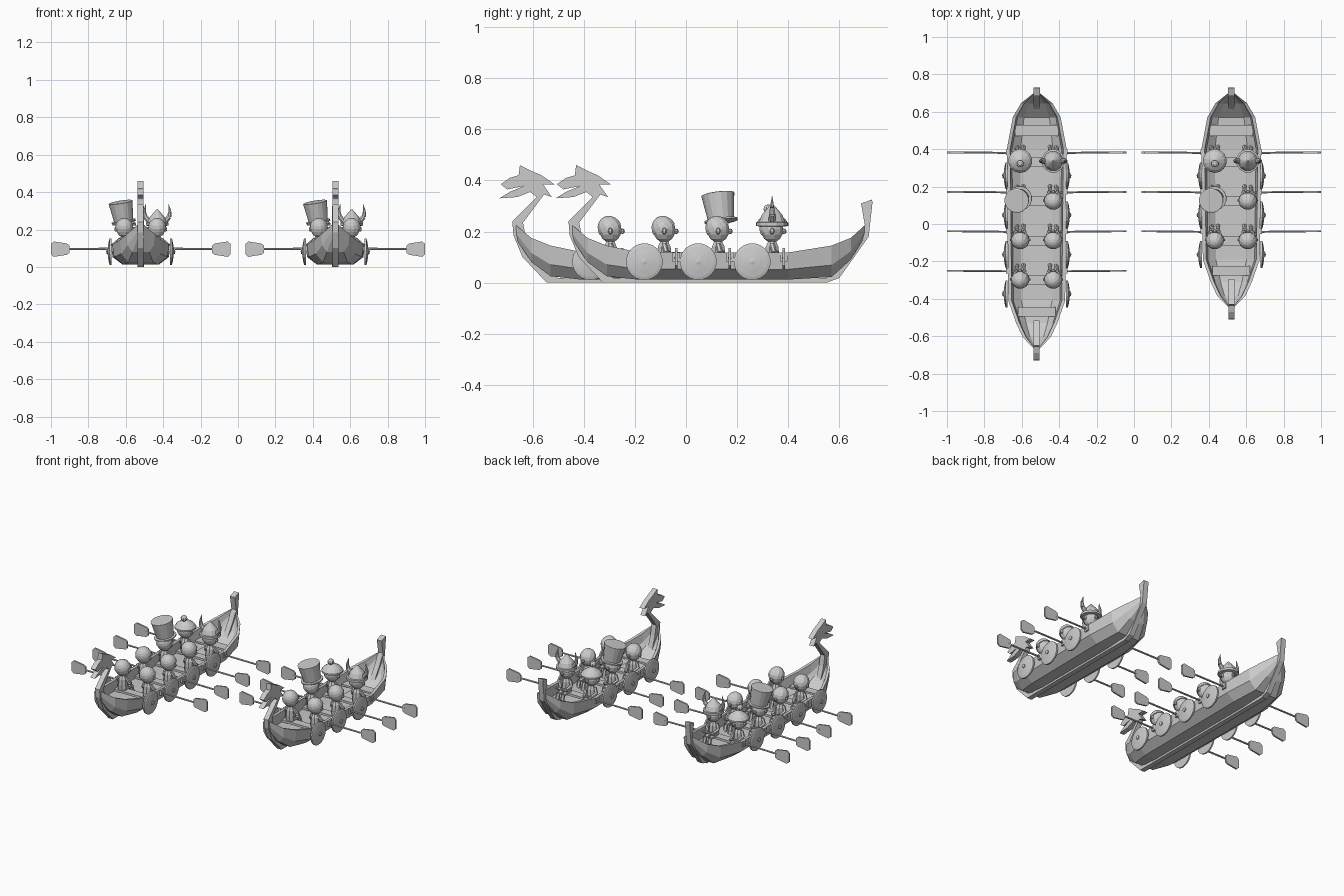
import bpy, bmesh, math
from mathutils import Vector, Matrix

if "Cube" in bpy.data.objects:
    bpy.data.objects.remove(bpy.data.objects["Cube"])


def finish(name, bm):
    bmesh.ops.remove_doubles(bm, verts=bm.verts, dist=0.0001)
    bmesh.ops.recalc_face_normals(bm, faces=bm.faces)
    me = bpy.data.meshes.new(name)
    bm.to_mesh(me)
    bm.free()
    ob = bpy.data.objects.new(name, me)
    bpy.context.collection.objects.link(ob)
    return ob


def skin(name, rings):
    """Join closed rings of points into a capped solid."""
    bm = bmesh.new()
    vs = [[bm.verts.new(p) for p in r] for r in rings]
    n = len(vs[0])
    for a, b in zip(vs, vs[1:]):
        for i in range(n):
            j = (i + 1) % n
            bm.faces.new((a[i], a[j], b[j], b[i]))
    bm.faces.new(vs[0][::-1])
    bm.faces.new(vs[-1])
    return finish(name, bm)


def lathe(name, prof, loc, n=12, rot=None):
    """Turn (radius, height) points about an axis."""
    m = Matrix.Translation(loc) @ (rot or Matrix.Identity(4))
    return skin(name, [[m @ Vector((max(r, 1e-5) * math.cos(t), max(r, 1e-5) * math.sin(t), z))
                        for t in [2 * math.pi * (i + .5) / n for i in range(n)]] for r, z in prof])


def rod(name, p, q, r1, r2, n=6):
    p, q = Vector(p), Vector(q)
    rot = (q - p).to_track_quat('Z', 'Y').to_matrix().to_4x4()
    return lathe(name, [(r1, 0), (r2, (q - p).length)], p, n, rot)


def plate_yz(name, pts, x, w):
    return skin(name, [[(x + d, y, z) for y, z in pts] for d in (-w / 2, w / 2)])


def box(name, c, s):
    return plate_yz(name, [(c[1] + a * s[1] / 2, c[2] + b * s[2] / 2)
                           for a, b in ((-1, -1), (1, -1), (1, 1), (-1, 1))], c[0], s[0])


def ball(r, h, a0=-90, a1=90, k=8):
    ang = [math.radians(a0 + (a1 - a0) * i / k) for i in range(k + 1)]
    return [(r * math.cos(a), h * math.sin(a)) for a in ang]


def tilt(deg, axis):
    return Matrix.Rotation(math.radians(deg), 4, axis)


# Profiles (y, z): carved beast head with stem, and stern post
BEAST = [(-.545, 0), (-.64, .10), (-.675, .185), (-.68, .24), (-.585, .335), (-.61, .355),
         (-.66, .335), (-.73, .33), (-.69, .355), (-.635, .378), (-.70, .365), (-.725, .385),
         (-.69, .41), (-.655, .42), (-.65, .46), (-.60, .435), (-.565, .42), (-.515, .385),
         (-.56, .385), (-.525, .335), (-.555, .345), (-.638, .235), (-.625, .17), (-.60, .10),
         (-.53, .03), (-.50, .018), (-.50, 0)]
STERN = [(.55, 0), (.60, .018), (.715, .18), (.73, .315), (.728, .325), (.685, .31),
         (.70, .225), (.665, .16), (.60, .06), (.55, .03)]
# Hull stations: y, half width, rim height, bottom height
BOW_ST = [(-.665, .016, .225, .17), (-.605, .075, .175, .08), (-.53, .11, .145, .025),
          (-.41, .152, .12, .012)]
STERN_ST = [(.40, .16, .118, .012), (.57, .128, .145, .022), (.645, .085, .175, .09),
            (.70, .016, .225, .18)]


def section(y, w, zt, zb):
    h, t = zt - zb, min(.018, .4 * w)
    f = min(.02, .3 * h)
    half = [(.6 * w, zb), (.94 * w, zb + .38 * h), (w, zt), (w - t, zt),
            (.94 * w - t, zb + .45 * h), (.6 * w - .5 * t, zb + f)]
    pts = half + [(-x, z) for x, z in half[::-1]]
    return [Vector((x, y, z)) for x, z in pts]


def rower(cx, side, y, hat):
    x = cx + side * .088
    z = .207
    # torso, belt and legs
    lathe("torso", [(.028, .07), (.03, .10), (.027, .14), (.016, .162)], (x, y, 0), 8)
    lathe("belt", [(.032, .088), (.032, .1)], (x, y, 0), 8)
    for s in (-1, 1):
        rod("leg", (x + s * .015, y, .08), (x + s * .017, y + .06, .075), .014, .012)
        rod("shin", (x + s * .017, y + .06, .078), (x + s * .017, y + .075, .03), .012, .012)
        # arm: shoulder, elbow, hand on the oar
        e = (x + s * .04, y + .008, .118)
        h = (x + s * .022, y + .042, .10)
        rod("upper_arm", (x + s * .022, y, .15), e, .011, .01)
        rod("forearm", e, h, .011, .009)
        lathe("hand", ball(.012, .012, k=4), h, 6)
        lathe("ear", ball(.01, .014, k=4), (x + s * .045, y, z - .005), 6)
    # head, nose and hair
    lathe("head", ball(.045, .05), (x, y, z), 12)
    lathe("nose", ball(.011, .011, k=4), (x, y + .046, z - .006), 6)
    lathe("hair", ball(.049, .054, 0, 90, 5), (x, y - .001, z + .002), 12, tilt(28, 'X'))
    if hat == "tall":
        r = tilt(7, 'X') @ tilt(-9, 'Y')
        lathe("tall_hat", [(.045, 0), (.066, .003), (.066, .01), (.052, .012), (.066, .112),
                           (.06, .114)], (x - .002, y + .012, .236), 16, r)
    elif hat == "round":
        lathe("round_hat", [(.04, .222), (.064, .222), (.064, .232), (.05, .25), (.022, .268),
                            (.012, .274)], (x, y, 0), 14)
        lathe("hat_knob", ball(.02, .018, k=6), (x, y - .015, .288), 8)
    elif hat == "horned":
        lathe("helmet", [(.055, .22), (.063, .222), (.063, .236), (.053, .238), (.042, .265),
                         (.004, .308)], (x, y, 0), 12)
        for s in (-1, 1):
            pts = [(.045, .245, .015), (.064, .268, .013), (.068, .295, .009), (.06, .338, .001)]
            for a, b in zip(pts, pts[1:]):
                rod("horn", (x + s * a[0], y, a[1]), (x + s * b[0], y, b[1]), a[2], b[2], 8)


def oar(cx, side, y):
    rod("oar_shaft", (cx + side * .055, y - .004, .098), (cx + side * .40, y, .095), .006, .006)
    blade = [(.382, -.02), (.395, -.03), (.465, -.041), (.48, -.028), (.48, .028),
             (.465, .041), (.395, .03), (.382, .02)]
    skin("oar_blade", [[(cx + side * a, y + d, .095 + b) for a, b in blade] for d in (-.005, .005)])


def boat(cx, shift, rows):
    stations = [(y + shift, w, t, b) for y, w, t, b in BOW_ST] + STERN_ST
    off = Vector((cx, 0, 0))
    skin("hull", [[p + off for p in section(*s)] for s in stations])
    plate_yz("stem_beast", [(y + shift, z) for y, z in BEAST], cx, .032)
    plate_yz("stern_post", STERN, cx, .034)
    box("keel", (cx, .025 + shift / 2, .009), (.032, 1.06 - shift, .018))
    # small end decks
    box("bow_seat", (cx, -.47 + shift, .075), (.2, .05, .012))
    box("stern_seat", (cx, .5, .075), (.23, .06, .012))
    for i in range(rows):
        y = .337 - .211 * i
        box("bench", (cx, y - .005, .066), (.29, .05, .014))
        for side in (-1, 1):
            hat = None
            if i == 0:
                hat = "round" if side < 0 else "horned"
            elif i == 1 and side < 0:
                hat = "tall"
            rower(cx, side, y, hat)
            oar(cx, side, y + .046)
            # oar lock and round shield on the hull side
            box("oar_lock", (cx + side * .153, y + .046, .1), (.022, .03, .035))
            lathe("shield", [(.072, 0), (.072, .009), (.06, .013), (.03, .018), (.012, .02),
                             (.012, .025), (0, .028)],
                  (cx + side * .157, y - .078, .082), 20, tilt(90 * side, 'Y'))


boat(-.52, 0, 4)
boat(.52, .22, 3)
